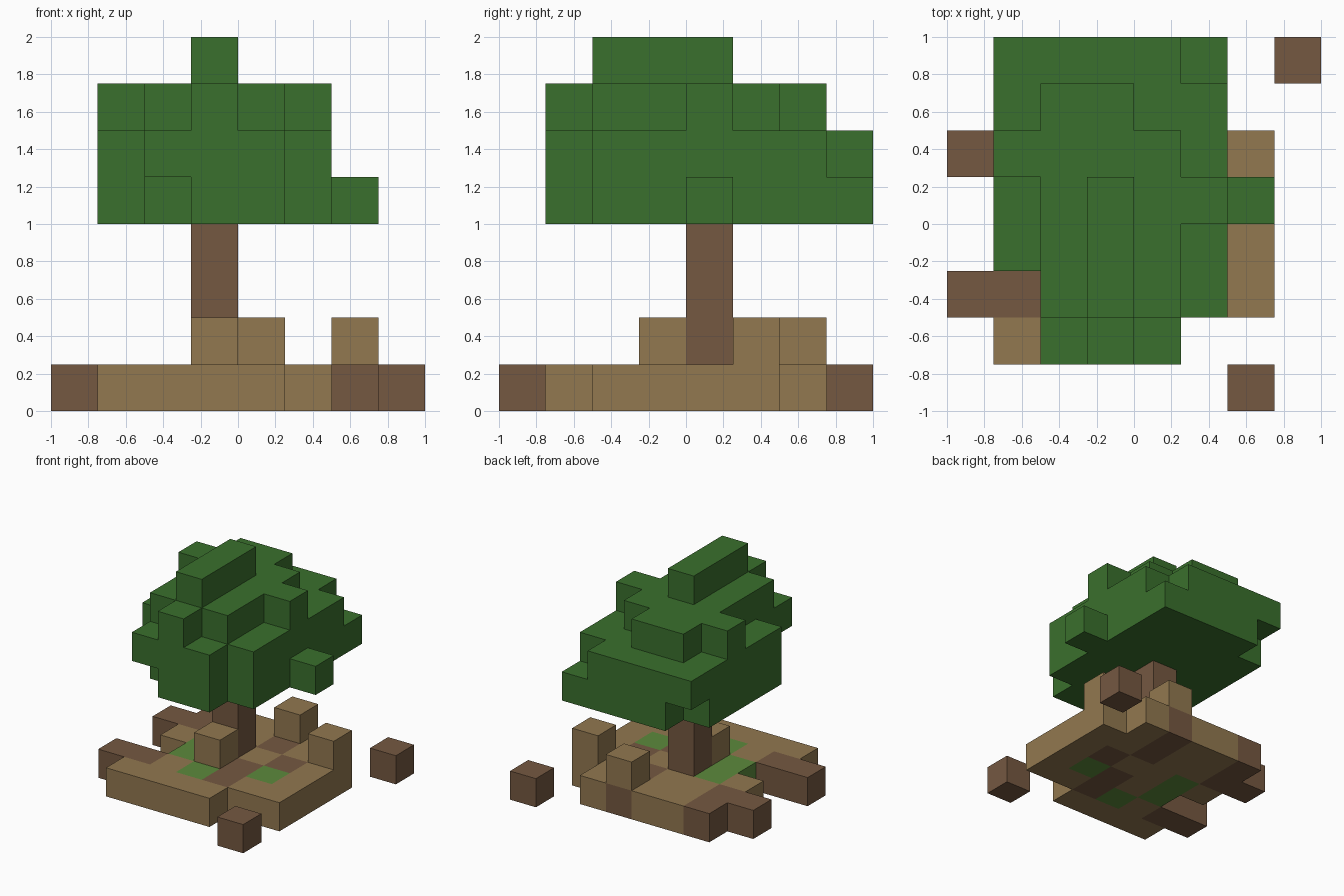
import bpy
import bmesh
from mathutils import Vector

old = bpy.data.objects.get("Cube")
if old:
    bpy.data.objects.remove(old, do_unlink=True)

CELL = 0.25


def material(name, colour):
    mat = bpy.data.materials.new(name)
    mat.use_nodes = True
    rgba = (*colour, 1.0)
    mat.diffuse_color = rgba
    mat.node_tree.nodes["Principled BSDF"].inputs["Base Color"].default_value = rgba
    return mat


SOIL = material("tan soil", (0.287, 0.188, 0.08))
BARK = material("brown bark", (0.178, 0.098, 0.053))
GRASS = material("light grass", (0.109, 0.254, 0.045))
LEAF = material("dark leaf", (0.042, 0.162, 0.026))

AXES = [Vector(a) for a in ((1, 0, 0), (0, 1, 0), (0, 0, 1))]


def build_cells(name, cells, mats):
    """Outer skin of a set of cubes; cells maps (i, j, k) to a material slot."""
    bm = bmesh.new()
    for cell, slot in cells.items():
        centre = Vector(cell) + Vector((0.5, 0.5, 0.5))
        for n in range(3):
            for sign in (-1, 1):
                out = AXES[n] * sign
                if tuple(int(c) for c in Vector(cell) + out) in cells:
                    continue
                u, v = AXES[(n + 1) % 3] * sign, AXES[(n + 2) % 3]
                corners = [centre + (out + a * u + b * v) / 2
                           for a, b in ((-1, -1), (1, -1), (1, 1), (-1, 1))]
                face = bm.faces.new([bm.verts.new((p.x * CELL - 1, p.y * CELL - 1, p.z * CELL))
                                     for p in corners])
                face.material_index = slot
    bmesh.ops.remove_doubles(bm, verts=bm.verts[:], dist=0.001)
    # Merge flat neighbours of the same colour
    bmesh.ops.dissolve_limit(bm, angle_limit=0.01, verts=bm.verts[:], edges=bm.edges[:],
                             delimit={'MATERIAL'})
    mesh = bpy.data.meshes.new(name)
    bm.to_mesh(mesh)
    bm.free()
    for mat in mats:
        mesh.materials.append(mat)
    obj = bpy.data.objects.new(name, mesh)
    bpy.context.collection.objects.link(obj)
    return obj


def read_map(rows):
    """Yield column, row and symbol from a plan drawn back row first."""
    for j, row in enumerate(reversed(rows)):
        for i, symbol in enumerate(row):
            if symbol != ".":
                yield i, j, symbol


# Ground slab: t soil, b bark, g grass
ground_plan = [
    "........",
    ".bttbt..",
    "bbttbtt.",
    ".tgttbt.",
    "..gtbgt.",
    "bbtgbtt.",
    ".tttt...",
    "........",
]
build_cells("ground", {(i, j, 0): "tbg".index(s) for i, j, s in read_map(ground_plan)},
            [SOIL, BARK, GRASS])

# Soil blocks standing on the ground
for side, spot in (("front", (3, 3, 1)), ("back", (4, 6, 1)), ("left", (6, 5, 1))):
    build_cells(side + "_soil_block", {spot: 0}, [SOIL])

# Loose blocks beside the ground
for side, spot in (("front", (6, 0, 0)), ("back", (7, 7, 0))):
    build_cells(side + "_loose_block", {spot: 0}, [BARK])

# Trunk
build_cells("trunk", {(3, 4, k): 0 for k in range(1, 4)}, [BARK])

# Canopy: a to d is the number of layers, x is two layers without the lowest one
canopy_plan = [
    ".xbbba..",
    ".bccbb..",
    ".ccccb..",
    ".bcdcca.",
    ".bcdcb..",
    "..cdcb..",
    "..xcb...",
    "........",
]
canopy = {}
for i, j, s in read_map(canopy_plan):
    layers = [1] if s == "x" else range("abcd".index(s) + 1)
    for layer in layers:
        canopy[i, j, 4 + layer] = 0
build_cells("canopy", canopy, [LEAF])
